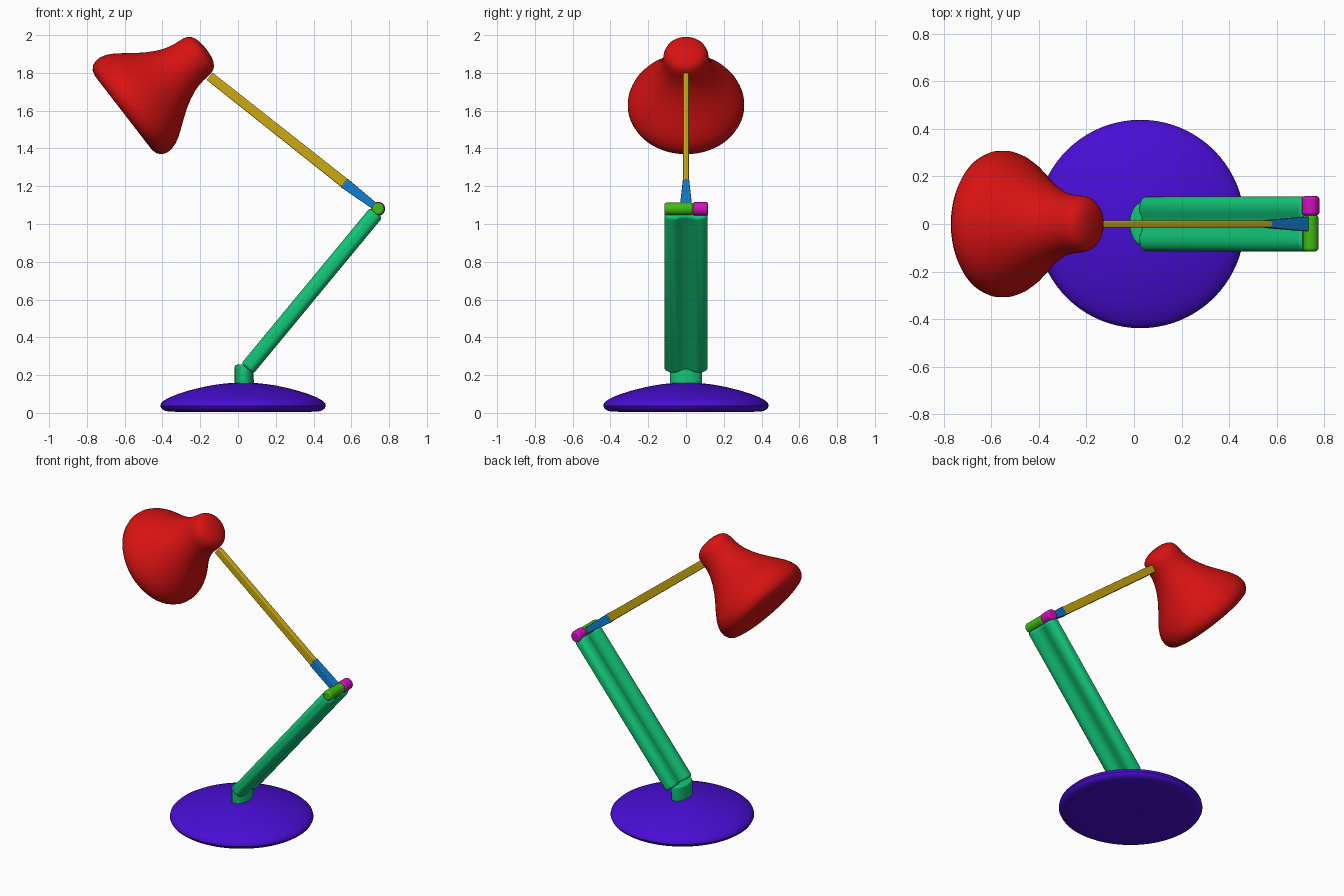
import bpy, bmesh, math
from mathutils import Vector

cube = bpy.data.objects.get("Cube")
if cube:
    bpy.data.objects.remove(cube, do_unlink=True)


def material(name, rgb):
    m = bpy.data.materials.new(name)
    m.use_nodes = True
    m.diffuse_color = (*rgb, 1)
    m.node_tree.nodes["Principled BSDF"].inputs["Base Color"].default_value = (*rgb, 1)
    return m


RED = material("red", (0.68, 0.006, 0.006))
PURPLE = material("violet", (0.066, 0.004, 0.66))
TEAL = material("teal green", (0.006, 0.56, 0.19))
YELLOW = material("mustard yellow", (0.6, 0.4, 0.005))
BLUE = material("blue", (0.006, 0.2, 0.62))
GREEN = material("leaf green", (0.05, 0.5, 0.006))
MAGENTA = material("magenta", (0.62, 0.006, 0.5))


def finish(name, bm, mat, bevel=0.0, subdiv=0, angle=40):
    bmesh.ops.recalc_face_normals(bm, faces=bm.faces[:])
    mesh = bpy.data.meshes.new(name)
    bm.to_mesh(mesh)
    bm.free()
    mesh.materials.append(mat)
    obj = bpy.data.objects.new(name, mesh)
    bpy.context.collection.objects.link(obj)
    if bevel:
        mod = obj.modifiers.new("bevel", 'BEVEL')
        mod.width, mod.segments = bevel, 3
        mod.limit_method, mod.angle_limit = 'ANGLE', math.radians(35)
    if subdiv:
        mod = obj.modifiers.new("smooth", 'SUBSURF')
        mod.levels = mod.render_levels = subdiv
    bpy.ops.object.select_all(action='DESELECT')
    obj.select_set(True)
    bpy.context.view_layer.objects.active = obj
    bpy.ops.object.shade_smooth_by_angle(angle=math.radians(angle))
    return obj


def revolve(name, profile, origin, axis, mat, sides=40):
    """Turn (distance along axis, radius) points round the axis."""
    origin, axis = Vector(origin), Vector(axis).normalized()
    out = Vector((0, 1, 0))
    bm = bmesh.new()
    verts = [bm.verts.new(origin + axis * s + out * r) for s, r in profile]
    edges = [bm.edges.new(pair) for pair in zip(verts, verts[1:])]
    bmesh.ops.spin(bm, geom=verts + edges, cent=origin, axis=axis,
                   angle=math.tau, steps=sides, use_duplicate=False)
    bmesh.ops.remove_doubles(bm, verts=bm.verts[:], dist=0.0005)
    return finish(name, bm, mat, subdiv=1, angle=60)


def loft(name, start, end, ring_a, ring_b, mat, bevel):
    """Join two (y, depth) cross-sections along a line in the xz plane."""
    start, end = Vector(start), Vector(end)
    side = Vector((0, 1, 0))
    depth = (end - start).normalized().cross(side)
    bm = bmesh.new()
    loops = [[bm.verts.new(p + side * u + depth * v) for u, v in ring]
             for p, ring in ((start, ring_a), (end, ring_b))]
    count = len(loops[0])
    for i in range(count):
        j = (i + 1) % count
        bm.faces.new((loops[0][i], loops[0][j], loops[1][j], loops[1][i]))
    for loop in loops:
        bm.faces.new(loop)
    return finish(name, bm, mat, bevel)


def rect(w, d):
    return [(w, d), (-w, d), (-w, -d), (w, -d)]


def oval(w, d, n=16):
    return [(w * math.cos(math.tau * i / n), d * math.sin(math.tau * i / n))
            for i in range(n)]


# Domed base with a flat underside and a small centre dimple
revolve("base", [(0.02, 0), (0.008, 0.03), (0.004, 0.38), (0.008, 0.42), (0.035, 0.447),
                 (0.065, 0.43), (0.1, 0.355), (0.135, 0.23), (0.155, 0.12), (0.162, 0)],
        (0.027, 0, 0), (0, 0, 1), PURPLE)

# Bell shade with a rounded neck and lip
revolve("shade", [(-0.028, 0), (-0.024, 0.06), (-0.005, 0.105), (0.03, 0.121),
                  (0.085, 0.122), (0.145, 0.133), (0.245, 0.182), (0.34, 0.258),
                  (0.41, 0.305), (0.475, 0.316), (0.525, 0.285), (0.53, 0.22), (0.51, 0)],
        (-0.19, 0, 1.91), (-0.79, 0, -0.61), RED)

# Lower arm: twin rods joined by a thinner web, on a short foot
right_half = [(0.0, 0.026), (0.03, 0.03), (0.05, 0.042), (0.09, 0.042), (0.115, 0.022)]
right_half += [(u, -v) for u, v in reversed(right_half)]
section = right_half + [(-u, v) for u, v in reversed(right_half) if u > 0]
loft("lower_arm", (0.05, 0, 0.235), (0.732, 0, 1.06), section, section, TEAL, 0.015)
loft("arm_foot", (0.032, 0, 0.14), (0.032, 0, 0.255),
     oval(0.085, 0.052), oval(0.09, 0.05), TEAL, 0.012)

# Elbow pivot in two pieces, running along y
for name, y0, y1, r, mat in (("elbow_pin", -0.115, 0.038, 0.033, GREEN),
                             ("elbow_knob", 0.036, 0.117, 0.037, MAGENTA)):
    bm = bmesh.new()
    bmesh.ops.create_cone(bm, cap_ends=True, segments=20, radius1=r, radius2=r, depth=y1 - y0)
    for v in bm.verts:
        v.co = Vector((0.742 + v.co.x, (y0 + y1) / 2 + v.co.z, 1.08 + v.co.y))
    finish(name, bm, mat, bevel=0.012)

# Upper arm: flat bar and its flared socket
loft("upper_arm", (-0.15, 0, 1.782), (0.57, 0, 1.212),
     rect(0.015, 0.025), rect(0.015, 0.027), YELLOW, 0.006)
loft("arm_socket", (0.562, 0, 1.218), (0.735, 0, 1.086),
     rect(0.0165, 0.029), rect(0.032, 0.018), BLUE, 0.004)
